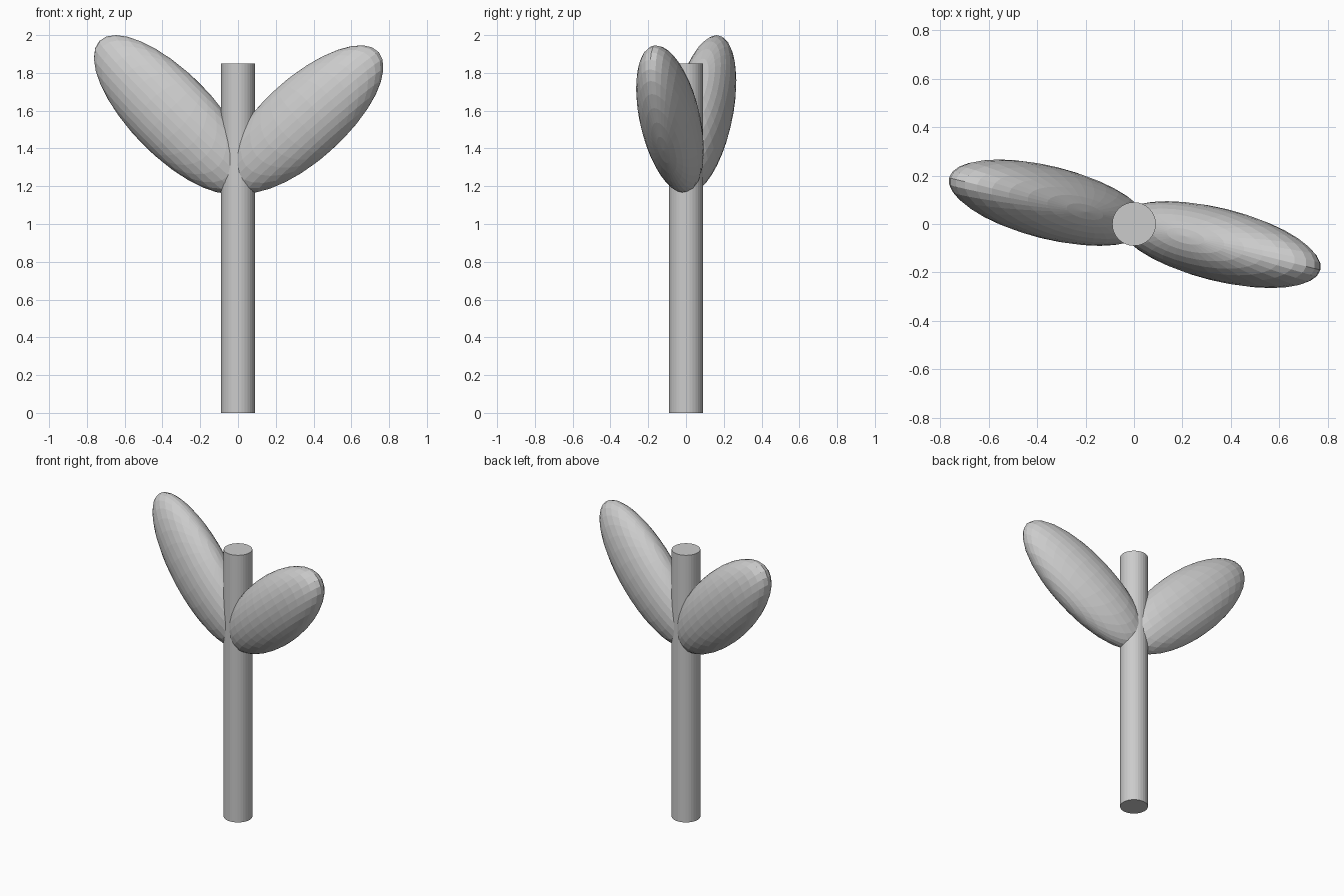
import bpy
from math import radians

cube = bpy.data.objects.get("Cube")
if cube:
    bpy.data.objects.remove(cube, do_unlink=True)

grey = bpy.data.materials.new("light_grey")
grey.use_nodes = True
colour = (0.6, 0.6, 0.6, 1)
grey.diffuse_color = colour
grey.node_tree.nodes["Principled BSDF"].inputs["Base Color"].default_value = colour


def finish(name):
    part = bpy.context.object
    part.name = name
    part.data.materials.append(grey)
    return part


# Upright stem
bpy.ops.mesh.primitive_cylinder_add(vertices=32, radius=0.09, depth=1.85,
                                    location=(0, 0, 0.925))
finish("stem")


# Flattened ellipsoid leaves, tilted up and swung around the stem
def leaf(name, centre, size, tilt, swing):
    bpy.ops.mesh.primitive_uv_sphere_add(segments=32, ring_count=16, radius=1,
                                         location=centre)
    part = finish(name)
    part.scale = size
    part.rotation_euler = (0, radians(-tilt), radians(swing))


leaf("left_leaf", (0.35, -0.085, 1.555), (0.54, 0.15, 0.22), 41, -14)
leaf("right_leaf", (-0.35, 0.088, 1.58), (0.555, 0.15, 0.222), 44.5, 166)
